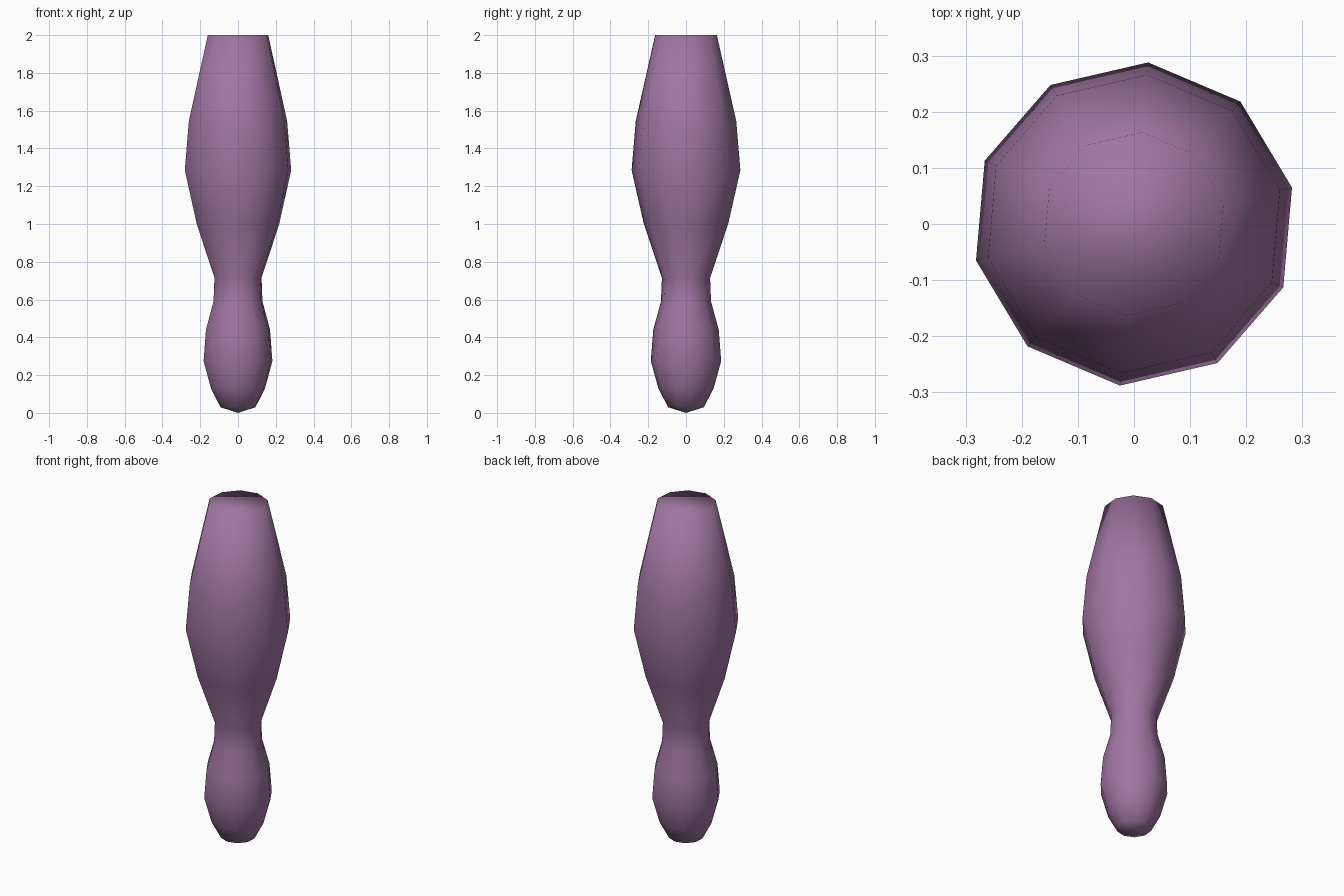
import bpy, bmesh
from math import radians, tau
from mathutils import Matrix

if "Cube" in bpy.data.objects:
    bpy.data.objects.remove(bpy.data.objects["Cube"])

SIDES = 10
TURN = radians(13)

# Profile (radius, height) from the bottom tip up to the flat top rim
profile = [(0.0, 0.0), (0.095, 0.03), (0.147, 0.13), (0.187, 0.275),
           (0.174, 0.44), (0.133, 0.59), (0.128, 0.715), (0.224, 1.0),
           (0.289, 1.285), (0.267, 1.545), (0.164, 2.0)]

bm = bmesh.new()
verts = [bm.verts.new((r, 0, z)) for r, z in profile]
edges = [bm.edges.new(pair) for pair in zip(verts, verts[1:])]

# Lathe the profile into a ten-sided body
bmesh.ops.spin(bm, geom=verts + edges, cent=(0, 0, 0), axis=(0, 0, 1),
               angle=tau, steps=SIDES, use_merge=False)
bmesh.ops.remove_doubles(bm, verts=bm.verts, dist=0.001)

# Close the top
rim = [e for e in bm.edges if e.is_boundary]
bmesh.ops.contextual_create(bm, geom=rim)
bmesh.ops.recalc_face_normals(bm, faces=bm.faces)
bmesh.ops.rotate(bm, verts=bm.verts, cent=(0, 0, 0),
                 matrix=Matrix.Rotation(TURN, 3, 'Z'))
for f in bm.faces:
    f.smooth = True

mesh = bpy.data.meshes.new("turned_handle")
bm.to_mesh(mesh)
bm.free()
handle = bpy.data.objects.new("turned_handle", mesh)
bpy.context.collection.objects.link(handle)

# Muted purple
mat = bpy.data.materials.new("muted_purple")
mat.diffuse_color = (0.35, 0.18, 0.36, 1)
mat.use_nodes = True
mat.node_tree.nodes["Principled BSDF"].inputs["Base Color"].default_value = mat.diffuse_color
mesh.materials.append(mat)
